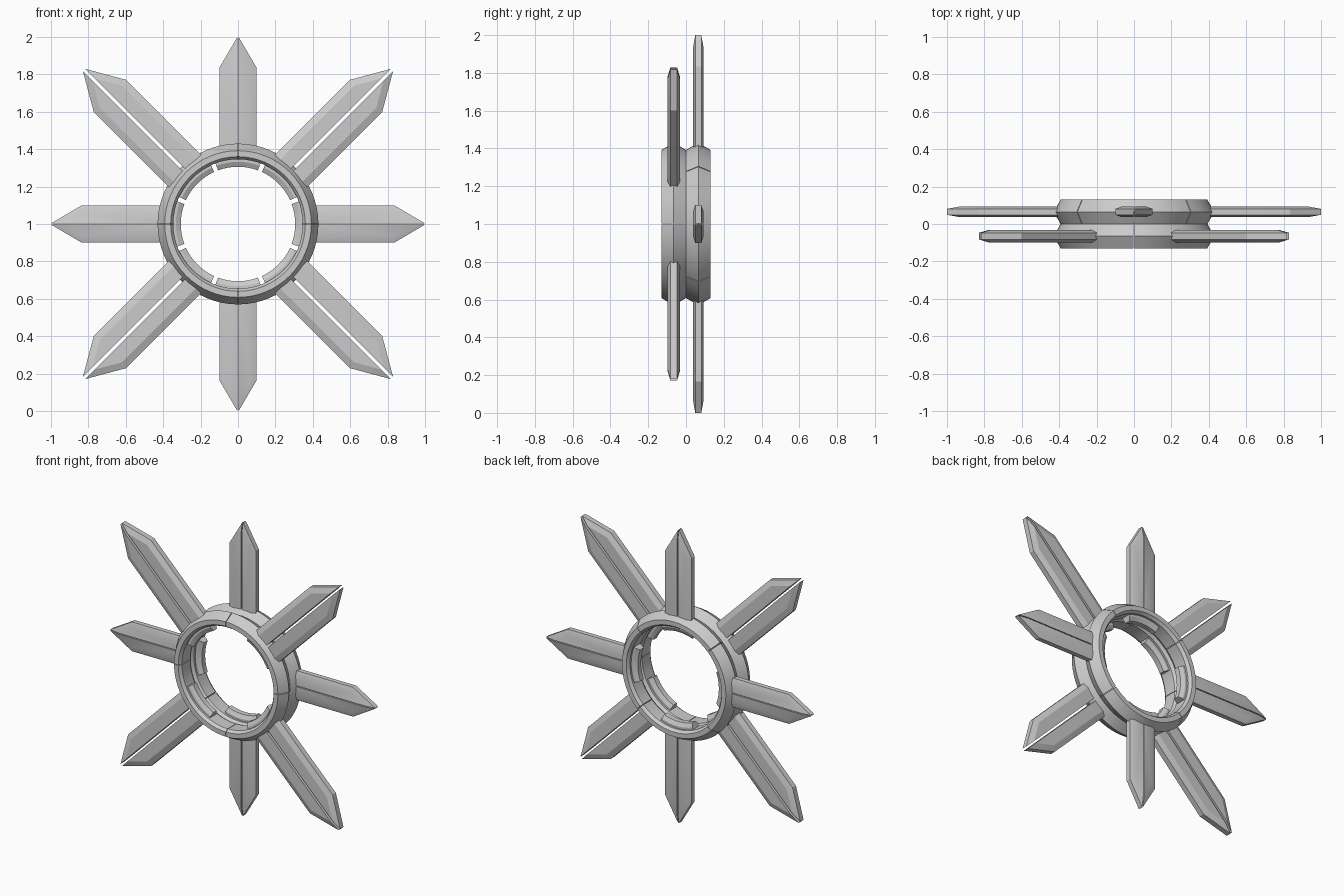
import bpy, bmesh, math

if "Cube" in bpy.data.objects:
    bpy.data.objects.remove(bpy.data.objects["Cube"])

CENTRE_Z = 1.0


def finish(name, bm):
    bmesh.ops.recalc_face_normals(bm, faces=bm.faces)
    me = bpy.data.meshes.new(name)
    bm.to_mesh(me)
    bm.free()
    ob = bpy.data.objects.new(name, me)
    bpy.context.collection.objects.link(ob)
    bpy.ops.object.select_all(action='DESELECT')
    ob.select_set(True)
    bpy.context.view_layer.objects.active = ob
    bpy.ops.object.shade_smooth_by_angle(angle=math.radians(20))
    return ob


def skin(bm, loops):
    """Join a row of closed point loops into a capped solid."""
    rows = [[bm.verts.new(p) for p in loop] for loop in loops]
    n = len(rows[0])
    for a, b in zip(rows, rows[1:]):
        for i in range(n):
            j = (i + 1) % n
            bm.faces.new((a[i], a[j], b[j], b[i]))
    bm.faces.new(rows[0])
    bm.faces.new(rows[-1])


def arc(name, profile, y, mid, half, steps):
    """Sweep a (radius, depth) profile around the hub axis."""
    loops = []
    for s in range(steps + 1):
        a = mid - half + 2 * half * s / steps
        loops.append([(r * math.cos(a), y + d, CENTRE_Z + r * math.sin(a)) for r, d in profile])
    bm = bmesh.new()
    skin(bm, loops)
    return finish(name, bm)


def blade(name, y, mid, base, shoulder, tip, width, gap, thick, edge, inset):
    """Two mirrored bevelled halves with a slit between them."""
    slope = math.atan2(width - gap, tip - shoulder)
    outer = [(base, gap), (base, width), (shoulder, width), (tip, gap)]
    inner = [(base, gap), (base, width - inset),
             (shoulder - inset * math.tan(slope / 2), width - inset),
             (tip - inset / math.sin(slope), gap)]
    c, s = math.cos(mid), math.sin(mid)
    bm = bmesh.new()
    for side in (-1, 1):
        loops = []
        for pts, d in ((inner, -thick / 2), (outer, -edge / 2), (outer, edge / 2), (inner, thick / 2)):
            loops.append([(r * c - side * w * s, y + d, CENTRE_Z + r * s + side * w * c) for r, w in pts])
        skin(bm, loops)
    return finish(name, bm)


# Ridged hub section and the lugs lining its bore
ring_profile = [(0.36, -0.065), (0.392, -0.065), (0.43, 0), (0.392, 0.065),
                (0.36, 0.065), (0.346, 0.045), (0.346, -0.045)]
lug_profile = [(0.35, -0.032), (0.35, 0.032), (0.332, 0.032), (0.306, 0.018),
               (0.306, -0.018), (0.332, -0.032)]

# Front layer has long diagonal blades, back layer has upright and level ones
layers = {
    "front": dict(y=-0.065, start=45, blade=dict(base=0.39, shoulder=0.97, tip=1.165, width=0.121,
                                                 gap=0.008, thick=0.066, edge=0.036, inset=0.036)),
    "back": dict(y=0.065, start=0, blade=dict(base=0.39, shoulder=0.835, tip=1.0, width=0.1,
                                              gap=0.003, thick=0.056, edge=0.032, inset=0.034)),
}

for label, layer in layers.items():
    for k in range(4):
        mid = math.radians(layer["start"] + 90 * k)
        arc(f"{label}_ring_segment_{k + 1}", ring_profile, layer["y"], mid, math.radians(44.7), 16)
        arc(f"{label}_inner_lug_{k + 1}", lug_profile, layer["y"], mid, math.radians(20.4), 8)
        blade(f"{label}_blade_{k + 1}", layer["y"], mid, **layer["blade"])
